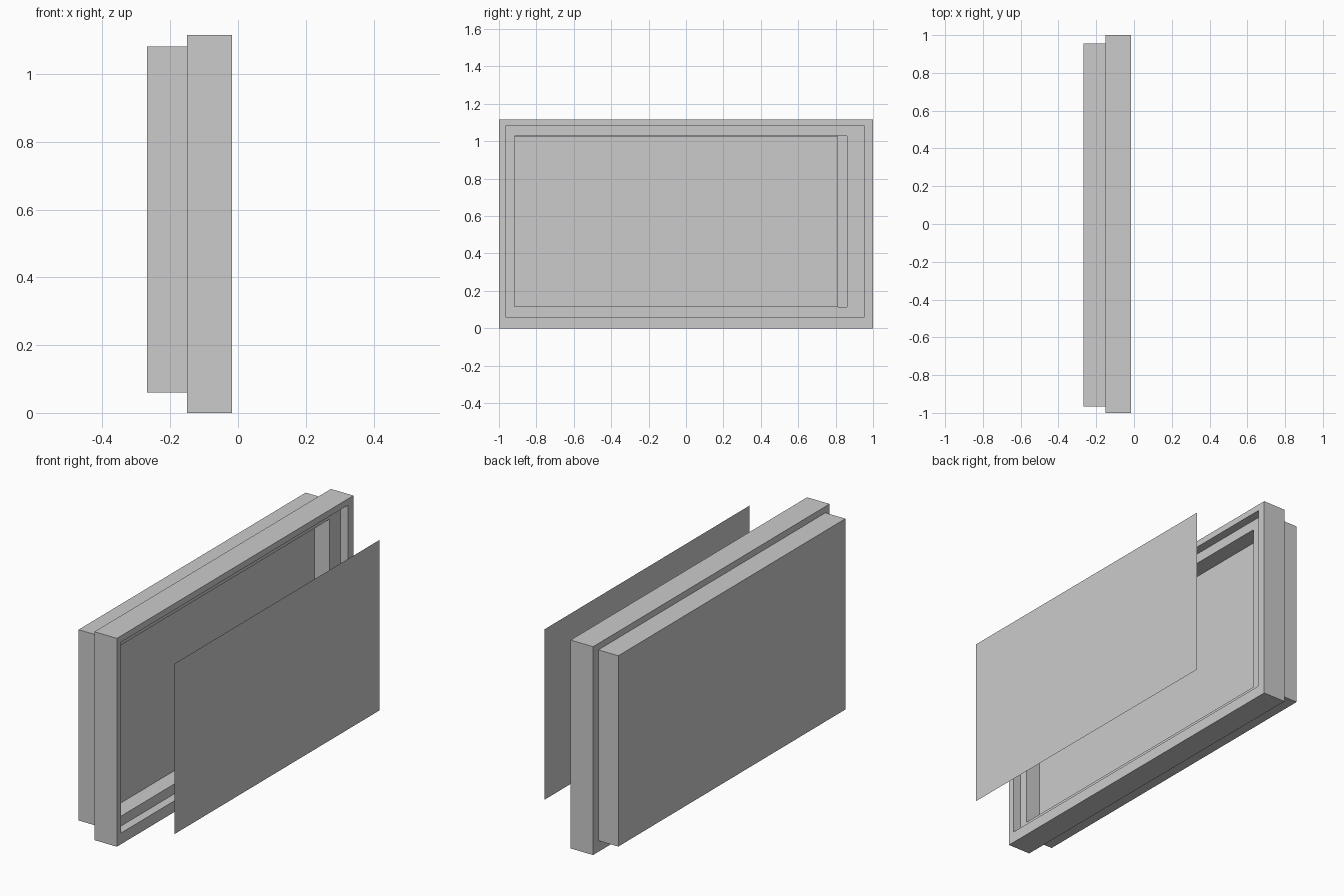
import bpy, bmesh

if "Cube" in bpy.data.objects:
    bpy.data.objects.remove(bpy.data.objects["Cube"])


def mesh_object(name, bm):
    mesh = bpy.data.meshes.new(name)
    bm.to_mesh(mesh)
    bm.free()
    obj = bpy.data.objects.new(name, mesh)
    bpy.context.collection.objects.link(obj)
    return obj


def rect(bm, x, y0, y1, z0, z1):
    return [bm.verts.new((x, y, z)) for y, z in ((y0, z0), (y1, z0), (y1, z1), (y0, z1))]


def nested_shell(name, sections):
    """Joins successive rectangles into a stepped shell, capped at both ends."""
    bm = bmesh.new()
    loops = [rect(bm, x, *size) for x, size in sections]
    for a, b in zip(loops, loops[1:]):
        for i in range(4):
            j = (i + 1) % 4
            bm.faces.new((a[i], a[j], b[j], b[i]))
    bm.faces.new(loops[0][::-1])
    bm.faces.new(loops[-1])
    bmesh.ops.recalc_face_normals(bm, faces=bm.faces)
    return mesh_object(name, bm)


# Rectangle sizes: y min, y max, z min, z max
outer = (-1.0, 1.0, 0.0, 1.115)
inner = (-0.965, 0.955, 0.06, 1.081)
cavity = (-0.918, 0.862, 0.113, 1.028)
panel = (-0.918, 0.814, 0.113, 1.025)

# Case: rear housing, wide frame, recessed ledge and cavity floor
nested_shell("case", [
    (-0.268, inner), (-0.15, inner),
    (-0.15, outer), (-0.017, outer),
    (-0.017, inner), (-0.063, inner),
    (-0.063, cavity), (-0.15, cavity),
])

# Thin panel floating in front of the case
bm = bmesh.new()
bm.faces.new(rect(bm, 0.268, *panel))
mesh_object("front_panel", bm)
